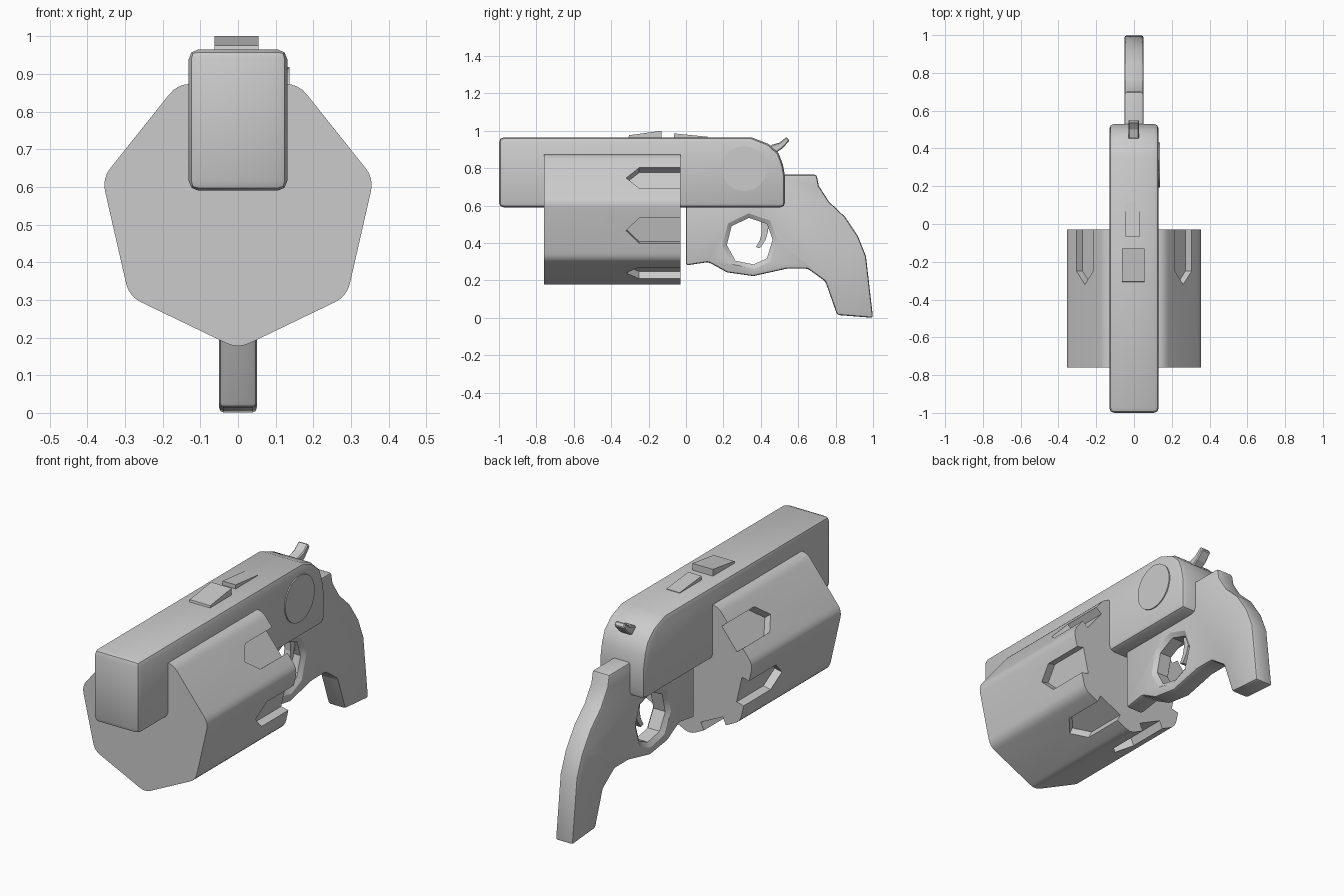
import bpy, bmesh, math
from mathutils import Matrix, Vector

if "Cube" in bpy.data.objects:
    bpy.data.objects.remove(bpy.data.objects["Cube"])


def loft(name, outline, sections, matrix=None):
    """Side outline of (y, z) points, lofted along x through (x, scale) sections."""
    n = len(outline)
    cy = (min(p[0] for p in outline) + max(p[0] for p in outline)) / 2
    cz = (min(p[1] for p in outline) + max(p[1] for p in outline)) / 2
    bm = bmesh.new()
    rings = [[bm.verts.new((x, cy + (y - cy) * s, cz + (z - cz) * s)) for y, z in outline]
             for x, s in sections]
    for a, b in zip(rings, rings[1:]):
        for i in range(n):
            j = (i + 1) % n
            bm.faces.new((a[i], a[j], b[j], b[i]))
    bm.faces.new(rings[0])
    bm.faces.new(rings[-1])
    if matrix:
        bm.transform(matrix)
    bmesh.ops.recalc_face_normals(bm, faces=bm.faces)
    mesh = bpy.data.meshes.new(name)
    bm.to_mesh(mesh)
    bm.free()
    ob = bpy.data.objects.new(name, mesh)
    bpy.context.collection.objects.link(ob)
    return ob


def plate(name, outline, x0, x1, matrix=None):
    return loft(name, outline, [(x0, 1), (x1, 1)], matrix)


def activate(ob):
    bpy.ops.object.select_all(action='DESELECT')
    ob.select_set(True)
    bpy.context.view_layer.objects.active = ob


def bevel(ob, width, segments=2):
    m = ob.modifiers.new("bevel", 'BEVEL')
    m.width, m.segments = width, segments
    m.limit_method, m.angle_limit = 'ANGLE', math.radians(32)
    activate(ob)
    bpy.ops.object.modifier_apply(modifier=m.name)


def cut(ob, cutter):
    cutter.hide_render = True
    m = ob.modifiers.new("cut", 'BOOLEAN')
    m.operation, m.object, m.solver = 'DIFFERENCE', cutter, 'EXACT'
    activate(ob)
    bpy.ops.object.modifier_apply(modifier=m.name)
    bpy.data.objects.remove(cutter)


def smooth(ob):
    activate(ob)
    bpy.ops.object.shade_smooth_by_angle(angle=math.radians(30))


# Barrel housing with rounded back
body = plate("barrel_housing", [
    (-1, 0.59), (0.53, 0.59), (0.53, 0.755), (0.518, 0.82), (0.495, 0.88),
    (0.44, 0.93), (0.35, 0.965), (-1, 0.965)], -0.131, 0.131)
bevel(body, 0.026)
smooth(body)

# Seven-sided drum with rounded corners
R, CZ, STEP = 0.37, 0.54, math.tau / 7
corners = [Vector((R * math.cos(-math.pi / 2 + k * STEP), R * math.sin(-math.pi / 2 + k * STEP)))
           for k in range(7)]
section = []
for k, c in enumerate(corners):
    a = c + (corners[k - 1] - c).normalized() * 0.035
    b = c + (corners[(k + 1) % 7] - c).normalized() * 0.035
    for t in (0, 0.25, 0.5, 0.75, 1):
        section.append(a * (1 - t) ** 2 + c * 2 * t * (1 - t) + b * t * t)
# the section is extruded along local x, turned to lie along world y
turn = Matrix(((0, 1, 0, 0), (1, 0, 0, 0), (0, 0, 1, CZ), (0, 0, 0, 1)))
drum = plate("drum", [tuple(p) for p in section], -0.76, -0.03, turn)

# Pointed flutes in every drum face except the hidden top one
apothem = R * math.cos(math.pi / 7)
for k in range(7):
    if k == 3:
        continue
    angle = -math.pi / 2 + (k + 0.5) * STEP
    place = Matrix.Translation((0, 0, CZ)) @ Matrix.Rotation(-angle, 4, 'Y')
    cut(drum, plate("flute_cutter", [(-0.32, 0), (-0.25, -0.07), (0.05, -0.07),
                                     (0.05, 0.07), (-0.25, 0.07)],
                    apothem - 0.042, apothem + 0.1, place))
smooth(drum)

# Grip and trigger frame
frame = plate("grip_frame", [
    (0, 0.70), (0, 0.28), (0.12, 0.298), (0.22, 0.243), (0.36, 0.223), (0.54, 0.263),
    (0.65, 0.263), (0.745, 0.195), (0.808, 0.015), (1.0, 0.0), (0.962, 0.33),
    (0.92, 0.435), (0.85, 0.54), (0.765, 0.62), (0.71, 0.705), (0.698, 0.765),
    (0.45, 0.765)], -0.05, 0.05)
bevel(frame, 0.012)
cut(frame, loft("guard_cutter", [
    (0.335, 0.558), (0.45, 0.52), (0.487, 0.42), (0.45, 0.30), (0.365, 0.262),
    (0.25, 0.285), (0.195, 0.385), (0.225, 0.505)],
    [(-0.09, 1), (-0.05, 1), (-0.034, 0.84), (0.034, 0.84), (0.05, 1), (0.09, 1)]))
smooth(frame)

# Trigger
trigger = plate("trigger", [
    (0.40, 0.53), (0.405, 0.46), (0.395, 0.415), (0.373, 0.378), (0.395, 0.372),
    (0.425, 0.415), (0.438, 0.46), (0.445, 0.53)], -0.018, 0.018)

# Round side plate, right side only
disc = plate("side_disc", [(0.312 + 0.12 * math.cos(math.tau * i / 32),
                            0.798 + 0.12 * math.sin(math.tau * i / 32)) for i in range(32)],
             0.10, 0.137)
smooth(disc)

# Wedge sights on top
plate("front_sight", [(-0.31, 0.95), (-0.13, 0.95), (-0.13, 1.0), (-0.305, 0.976)], -0.063, 0.055)
plate("rear_sight", [(-0.065, 0.95), (0.115, 0.95), (0.115, 0.968), (-0.065, 0.986)], -0.044, 0.032)

# Hammer
hammer = plate("hammer", [
    (0.42, 0.90), (0.46, 0.925), (0.50, 0.937), (0.538, 0.967), (0.553, 0.947),
    (0.515, 0.905), (0.485, 0.885), (0.45, 0.86)], -0.03, 0.026)
bevel(hammer, 0.005, 1)
